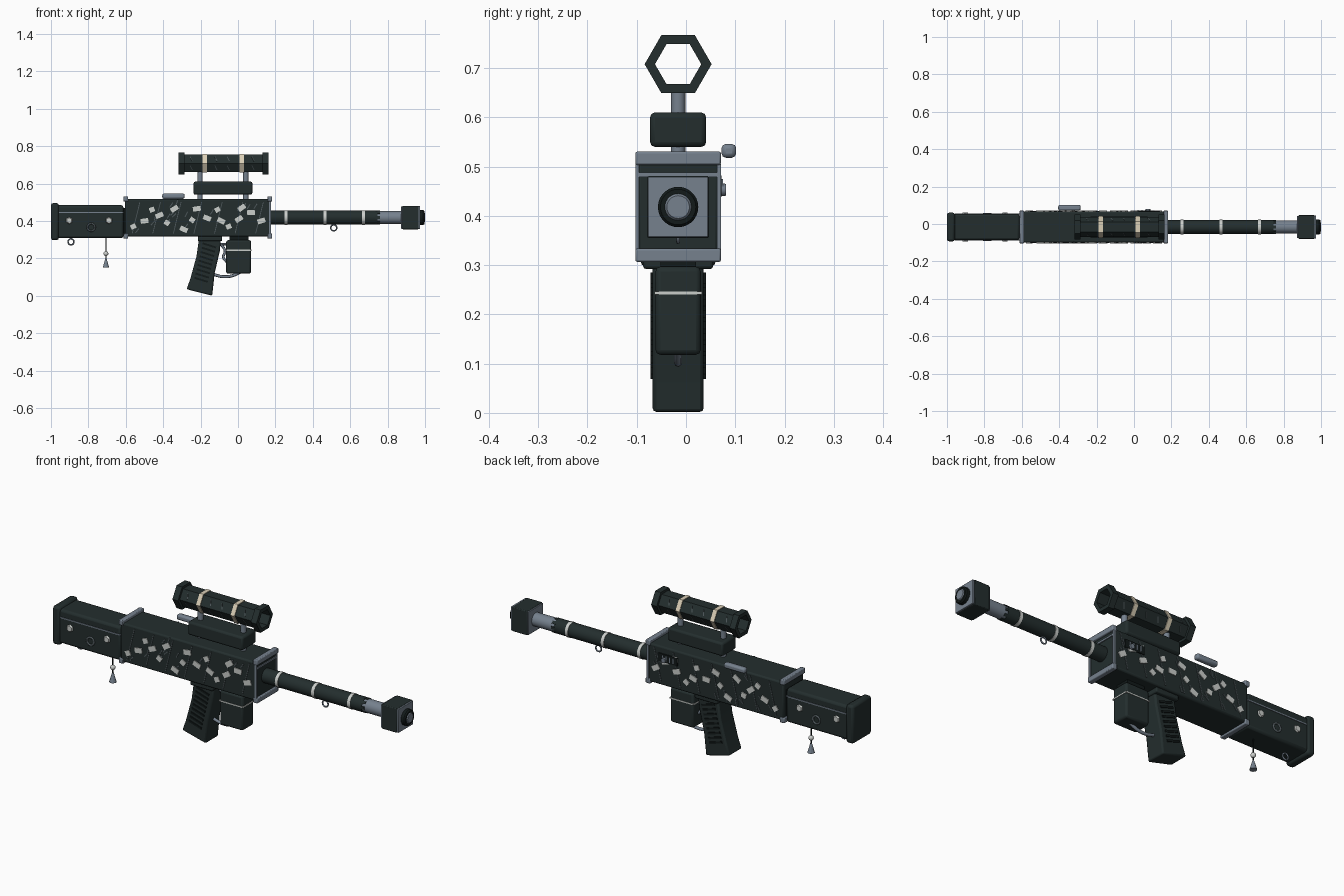
import bpy, bmesh, math, random
from mathutils import Vector, Matrix

if "Cube" in bpy.data.objects:
    bpy.data.objects.remove(bpy.data.objects["Cube"])

random.seed(4)
Y = -0.016          # centre plane of the body
ZB = 0.418          # barrel axis height


def mat(name, c):
    m = bpy.data.materials.new(name)
    m.diffuse_color = (*c, 1)
    m.use_nodes = True
    m.node_tree.nodes["Principled BSDF"].inputs["Base Color"].default_value = m.diffuse_color
    return m


DARK = mat("dark green", (0.017, 0.027, 0.027))
BLACK = mat("black", (0.006, 0.010, 0.010))
STEEL = mat("steel grey", (0.18, 0.22, 0.27))
LINE = mat("dull grey", (0.08, 0.10, 0.11))
PALE = mat("pale grey", (0.60, 0.62, 0.60))
CREAM = mat("cream", (0.70, 0.62, 0.47))


def finish(name, bm, m, bevel=0, smooth=True):
    bmesh.ops.recalc_face_normals(bm, faces=bm.faces)
    me = bpy.data.meshes.new(name)
    bm.to_mesh(me)
    bm.free()
    me.materials.append(m)
    ob = bpy.data.objects.new(name, me)
    bpy.context.collection.objects.link(ob)
    if bevel:
        b = ob.modifiers.new("bevel", 'BEVEL')
        b.width, b.segments, b.limit_method = bevel, 2, 'ANGLE'
    if smooth:
        bpy.ops.object.select_all(action='DESELECT')
        ob.select_set(True)
        bpy.context.view_layer.objects.active = ob
        bpy.ops.object.shade_smooth_by_angle(angle=math.radians(32))
    return ob


def add_box(bm, c, s, tilt=0):
    M = Matrix.Translation(c) @ Matrix.Rotation(tilt, 4, 'Y') @ Matrix.Diagonal((*s, 1))
    bmesh.ops.create_cube(bm, size=1, matrix=M)


def box(name, x0, x1, y0, y1, z0, z1, m, bevel=0):
    bm = bmesh.new()
    add_box(bm, ((x0+x1)/2, (y0+y1)/2, (z0+z1)/2), (x1-x0, y1-y0, z1-z0))
    return finish(name, bm, m, bevel)


def lathe(name, prof, n, m, z=ZB, closed=False):
    """Revolve (x, radius) points round an axis along x."""
    bm = bmesh.new()
    rings = [[bm.verts.new((x, Y + r*math.cos(2*math.pi*i/n), z + r*math.sin(2*math.pi*i/n)))
              for i in range(n)] for x, r in prof]
    pairs = list(zip(rings, rings[1:])) + ([(rings[-1], rings[0])] if closed else [])
    for a, b in pairs:
        for i in range(n):
            bm.faces.new((a[i], a[(i+1) % n], b[(i+1) % n], b[i]))
    if not closed:
        bm.faces.new(rings[0])
        bm.faces.new(rings[-1])
    return finish(name, bm, m, smooth=n > 8)


def rod(name, p, q, r1, r2, n, m):
    """Cylinder or cone from p to q."""
    p, q = Vector(p), Vector(q)
    bm = bmesh.new()
    M = Matrix.Translation((p+q)/2) @ (q-p).to_track_quat('Z', 'Y').to_matrix().to_4x4()
    bmesh.ops.create_cone(bm, cap_ends=True, segments=n, radius1=r1, radius2=r2,
                          depth=(q-p).length, matrix=M)
    return finish(name, bm, m, smooth=n > 8)


def ring(name, x, y, z, R, r, m):
    bpy.ops.mesh.primitive_torus_add(major_radius=R, minor_radius=r, major_segments=20,
                                     minor_segments=8, location=(x, y, z),
                                     rotation=(math.pi/2, 0, 0))
    ob = bpy.context.object
    ob.name = name
    ob.data.materials.append(m)
    bpy.ops.object.shade_smooth()


def tube(name, pts, r, m):
    cu = bpy.data.curves.new(name, 'CURVE')
    cu.dimensions, cu.bevel_depth, cu.bevel_resolution = '3D', r, 2
    cu.use_fill_caps = True
    s = cu.splines.new('BEZIER')
    s.bezier_points.add(len(pts)-1)
    for bp, p in zip(s.bezier_points, pts):
        bp.co = p
        bp.handle_left_type = bp.handle_right_type = 'AUTO'
    cu.materials.append(m)
    bpy.context.collection.objects.link(bpy.data.objects.new(name, cu))


# Receiver with corner bars and a front frame
box("receiver", -0.605, 0.172, Y-0.083, Y+0.083, 0.316, 0.516, DARK, 0.008)
for x in (-0.6, 0.17):
    for z in (0.517, 0.32):
        box("corner_bar", x-0.013, x+0.013, Y-0.087, Y+0.087, z-0.0135, z+0.0135, STEEL, 0.004)
for s in (-1, 1):
    box("front_frame_post", 0.166, 0.177, Y+s*0.083-0.004, Y+s*0.083+0.004, 0.33, 0.505, STEEL)
box("front_frame_rail", 0.166, 0.177, Y-0.085, Y+0.085, 0.479, 0.488, STEEL)

# Painted chips and slanted seams on both receiver sides
chips = [(-.46, .46), (-.34, .465), (-.22, .465), (-.11, .46), (.02, .47), (-.50, .40),
         (-.38, .39), (-.29, .355), (-.165, .415), (-.05, .37), (.07, .445), (.125, .40),
         (-.56, .37), (.005, .41), (-.42, .43), (-.245, .405), (-.09, .40)]
bc, bl, bs = bmesh.new(), bmesh.new(), bmesh.new()
for s in (-1, 1):
    for i, (x, z) in enumerate(chips):
        w = 0.042 if i % 3 else 0.028
        add_box(bc, (x, Y+s*0.0845, z), (w, 0.005, 0.026), random.uniform(-0.7, 0.7))
    for i in range(7):
        add_box(bl, (-0.545+i*0.11, Y+s*0.0835, 0.417), (0.004, 0.004, 0.175), 0.24)
    # short scratches on the receiver
    for i in range(16):
        add_box(bs, (random.uniform(-.57, .14), Y+s*0.0835, random.uniform(.34, .5)),
                (0.005, 0.004, 0.03), random.uniform(0.2, 0.9))
finish("receiver_chips", bc, PALE, smooth=False)
finish("receiver_seams", bl, LINE, smooth=False)
finish("receiver_scratches", bs, LINE, smooth=False)

# Side gauge, dial and bolt handle on the back
box("side_gauge", 0.0, 0.11, 0.066, 0.072, 0.44, 0.482, BLACK)
for i in range(4):
    box("gauge_tick", 0.02+i*0.02, 0.026+i*0.02, 0.071, 0.075, 0.447, 0.475, STEEL)
rod("side_dial", (0.075, 0.06, 0.453), (0.075, 0.081, 0.453), 0.015, 0.012, 12, STEEL)
box("bolt_handle", -0.405, -0.285, 0.072, 0.102, 0.518, 0.546, STEEL, 0.009)

# Stock, butt plate and trim
box("stock", -0.97, -0.612, Y-0.07, Y+0.07, 0.308, 0.484, DARK, 0.012)
box("butt_plate", -1.0, -0.958, Y-0.077, Y+0.077, 0.297, 0.495, DARK, 0.012)
box("stock_neck", -0.63, -0.6, Y-0.06, Y+0.06, 0.325, 0.47, BLACK)
for s in (-1, 1):
    y = Y + s*0.07
    box("stock_line", -0.957, -0.613, y-0.003, y+0.003, 0.441, 0.447, STEEL)
    for x in (-0.902, -0.69):
        rod("stock_stud", (x, y-s*0.004, 0.402), (x, y+s*0.008, 0.402), 0.021, 0.015, 6, PALE)
    ring("stock_side_ring", -0.785, y, 0.366, 0.02, 0.005, LINE)

# Hanging rings and charm
ring("stock_sling_ring", -0.893, Y, 0.288, 0.016, 0.004, STEEL)
ring("barrel_sling_ring", 0.512, Y, 0.363, 0.016, 0.004, STEEL)
rod("charm_cord", (-0.706, Y, 0.31), (-0.706, Y, 0.19), 0.003, 0.003, 6, BLACK)
bm = bmesh.new()
bmesh.ops.create_uvsphere(bm, u_segments=12, v_segments=8, radius=0.013,
                          matrix=Matrix.Translation((-0.706, Y, 0.225)))
finish("charm_bead", bm, PALE)
rod("charm_tassel", (-0.706, Y, 0.15), (-0.706, Y, 0.198), 0.018, 0.004, 10, STEEL)

# Barrel, bands and toothed sleeve edge
lathe("barrel_sleeve", [(0.16, 0.037), (0.745, 0.037)], 24, DARK)
lathe("barrel_tip", [(0.74, 0.034), (0.89, 0.034)], 24, STEEL)
for x in (0.257, 0.465, 0.671):
    lathe("barrel_band", [(x-0.008, 0.039), (x+0.008, 0.039)], 24, PALE)
bm = bmesh.new()
for i in range(8):
    R = Matrix.Translation((0, Y, ZB)) @ Matrix.Rotation(i*math.pi/4, 4, 'X')
    M = R @ Matrix.Translation((0.748, 0, 0.0345)) @ Matrix.Diagonal((0.024, 0.014, 0.004, 1))
    bmesh.ops.create_cube(bm, size=1, matrix=M)
finish("sleeve_teeth", bm, DARK, smooth=False)

# Muzzle block
box("muzzle_block", 0.878, 0.966, Y-0.063, Y+0.063, ZB-0.063, ZB+0.063, DARK, 0.004)
box("muzzle_front_plate", 0.964, 0.974, Y-0.061, Y+0.061, ZB-0.061, ZB+0.061, STEEL, 0.002)
box("muzzle_rear_plate", 0.872, 0.88, Y-0.06, Y+0.06, ZB-0.06, ZB+0.06, STEEL, 0.002)
lathe("muzzle_ring", [(0.97, 0.041), (0.99, 0.041), (0.996, 0.036), (0.996, 0.027), (0.97, 0.027)],
      28, BLACK, closed=True)
lathe("muzzle_core", [(0.96, 0.028), (0.994, 0.028), (1.0, 0.023)], 28, STEEL)

# Hexagonal open scope with bands
lathe("scope_tube", [(-.317, .068), (-.285, .068), (-.285, .054), (.132, .054), (.132, .068),
                     (.164, .068), (.164, .047), (-.317, .047)], 6, DARK, 0.708, True)
for x in (-0.178, 0.02):
    lathe("scope_band", [(x-.011, .058), (x+.011, .058), (x+.011, .05), (x-.011, .05)],
          6, CREAM, 0.708, True)
# thin marks on the four sloping scope faces
bm = bmesh.new()
for k in (0, 2, 3, 5):
    for i in range(6):
        R = Matrix.Translation((0, Y, 0.708)) @ Matrix.Rotation(math.pi/6 + k*math.pi/3, 4, 'X')
        M = (R @ Matrix.Translation((-0.25+i*0.066, 0.0468, 0)) @ Matrix.Rotation(0.4, 4, 'Y')
             @ Matrix.Diagonal((0.004, 0.003, 0.03, 1)))
        bmesh.ops.create_cube(bm, size=1, matrix=M)
finish("scope_marks", bm, LINE, smooth=False)

# Scope mount
box("mount_block", -0.238, 0.077, Y-0.057, Y+0.057, 0.54, 0.61, DARK, 0.01)
for x in (-0.203, 0.042):
    rod("mount_post", (x, Y, 0.51), (x, Y, 0.664), 0.0145, 0.0145, 16, STEEL)

# Grip with collar and ridges
prof = [(-.207, .316), (-.09, .316), (-.097, .24), (-.125, .12), (-.138, 0.0),
        (-.275, .035), (-.255, .09), (-.222, .21)]
bm = bmesh.new()
f = bm.faces.new([bm.verts.new((x, Y-0.052, z)) for x, z in prof])
g = bmesh.ops.extrude_face_region(bm, geom=[f])["geom"]
bmesh.ops.translate(bm, vec=(0, 0.104, 0), verts=[v for v in g if isinstance(v, bmesh.types.BMVert)])
finish("grip", bm, DARK, 0.008)
box("grip_collar", -0.215, -0.085, Y-0.071, Y+0.071, 0.292, 0.318, DARK, 0.006)
bm = bmesh.new()
for s in (-1, 1):
    for i in range(9):
        z = 0.085 + i*0.023
        add_box(bm, (-0.197+i*0.0055, Y+s*0.0525, z), (0.075, 0.008, 0.01), 0.3)
finish("grip_ridges", bm, BLACK, smooth=False)

# Magazine, trigger and guard
box("magazine", -0.063, 0.07, Y-0.046, Y+0.046, 0.118, 0.297, DARK, 0.01)
box("magazine_neck", -0.045, 0.055, Y-0.036, Y+0.036, 0.29, 0.32, BLACK)
box("magazine_band", -0.065, 0.072, Y-0.048, Y+0.048, 0.24, 0.246, PALE)
tube("trigger_guard", [(-.135, Y, .115), (-.08, Y, .102), (-.03, Y, .107), (.01, Y, .125)], 0.008, STEEL)
tube("trigger", [(-.09, Y, .275), (-.07, Y, .24), (-.078, Y, .205), (-.06, Y, .18)], 0.007, STEEL)
rod("trigger_bar", (-.11, Y, .275), (-.05, Y, .275), 0.007, 0.007, 10, STEEL)
